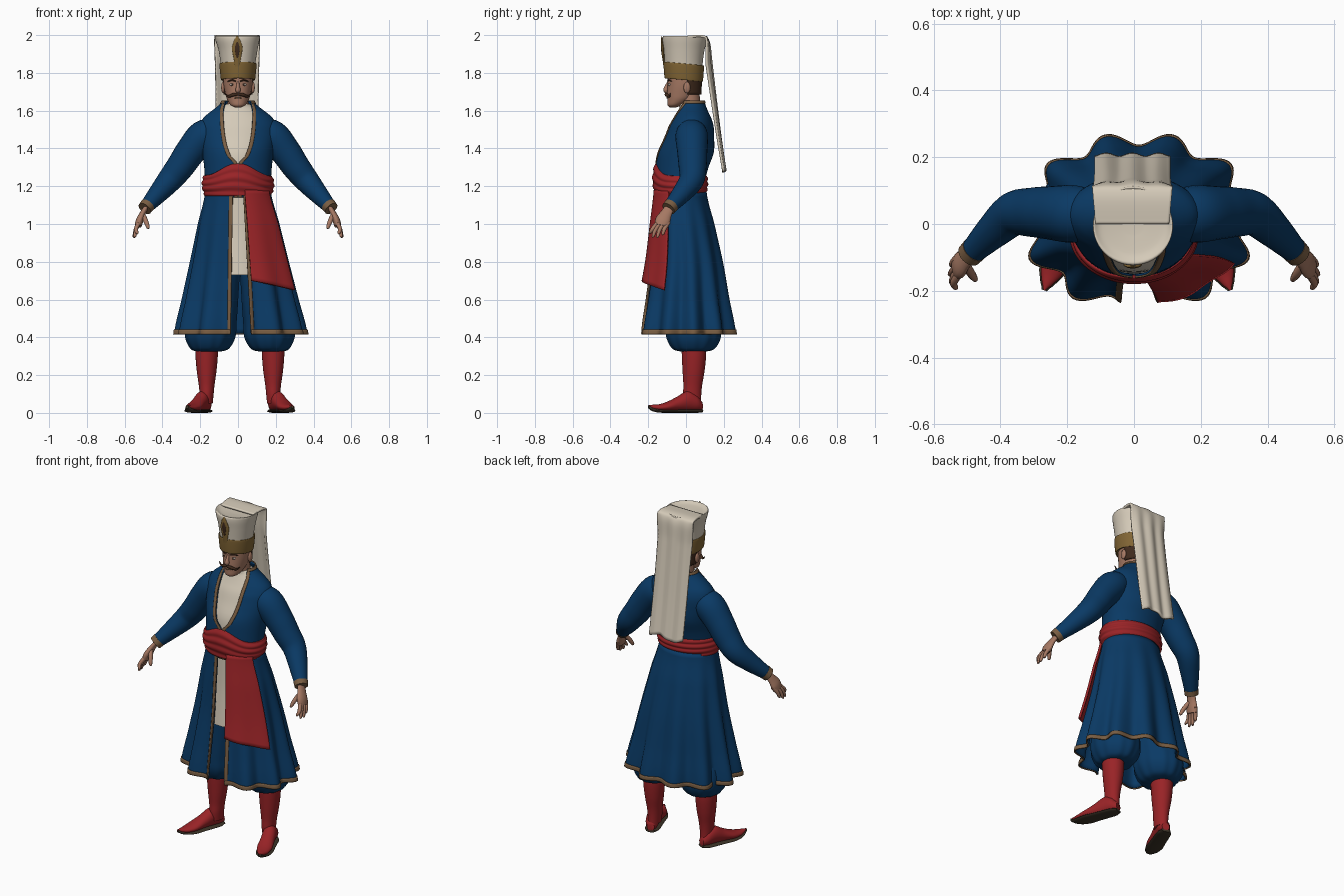
import bpy, bmesh
from math import sin, cos, asin, pi
from mathutils import Vector

if "Cube" in bpy.data.objects:
    bpy.data.objects.remove(bpy.data.objects["Cube"])


def material(name, r, g, b):
    m = bpy.data.materials.new(name)
    m.diffuse_color = (r, g, b, 1)
    m.use_nodes = True
    m.node_tree.nodes["Principled BSDF"].inputs["Base Color"].default_value = m.diffuse_color
    return m


BLUE = material("blue cloth", 0.003, 0.042, 0.13)
RED = material("red cloth", 0.32, 0.017, 0.02)
CREAM = material("cream cloth", 0.66, 0.59, 0.48)
GOLD = material("dull gold", 0.22, 0.13, 0.035)
TRIM = material("brown trim", 0.19, 0.11, 0.055)
SKIN = material("skin", 0.38, 0.19, 0.125)
HAIR = material("dark brown hair", 0.05, 0.023, 0.012)
SOLE = material("dark sole", 0.045, 0.033, 0.02)
EYE = material("eye white", 0.55, 0.5, 0.45)


def at(rows, k):
    """Smooth lookup in rows whose first column is an ascending key."""
    n = len(rows)
    i = max(j for j in range(n - 1) if j == 0 or rows[j][0] <= k)
    t = min(max((k - rows[i][0]) / (rows[i + 1][0] - rows[i][0]), 0), 1)
    quad = [rows[max(i - 1, 0)], rows[i], rows[i + 1], rows[min(i + 2, n - 1)]]
    return [b + .5 * t * (c - a + t * (2 * a - 5 * b + 4 * c - d + t * (3 * (b - c) + d - a)))
            for a, b, c, d in list(zip(*quad))[1:]]


def patch(name, f, nu, nv, mat, thick=0, caps=False):
    """Surface f(u, v) on a grid, welded where it meets itself."""
    bm = bmesh.new()
    g = [[bm.verts.new(f(i / nu, j / nv)) for i in range(nu + 1)] for j in range(nv + 1)]
    for j in range(nv):
        for i in range(nu):
            bm.faces.new((g[j][i], g[j][i + 1], g[j + 1][i + 1], g[j + 1][i]))
    bmesh.ops.remove_doubles(bm, verts=bm.verts[:], dist=1e-5)
    if caps:
        bmesh.ops.holes_fill(bm, edges=[e for e in bm.edges if e.is_boundary], sides=0)
    bmesh.ops.recalc_face_normals(bm, faces=bm.faces[:])
    for p in bm.faces:
        p.smooth = True
    for e in bm.edges:
        e.smooth = e.calc_face_angle(0) < 0.9
    me = bpy.data.meshes.new(name)
    bm.to_mesh(me)
    bm.free()
    me.materials.append(mat)
    ob = bpy.data.objects.new(name, me)
    bpy.context.collection.objects.link(ob)
    if thick:
        m = ob.modifiers.new("thickness", 'SOLIDIFY')
        m.thickness, m.offset = thick, 0
    return ob


def tube(name, pts, mat, fa=1, fb=1, nu=16, nv=20):
    """Tube through (x, y, z, radius) points, flattened by fa and fb."""
    rows = [(i,) + tuple(p) for i, p in enumerate(pts)]
    last = len(pts) - 1

    def f(u, v):
        k = v * last
        x, y, z, r = at(rows, k)
        t = Vector(at(rows, min(k + .05, last))[:3]) - Vector(at(rows, max(k - .05, 0))[:3])
        a = t.cross(Vector((0, 1, 0))).normalized()
        b = t.cross(a).normalized()
        return Vector((x, y, z)) + r * (fa * cos(2 * pi * u) * a + fb * sin(2 * pi * u) * b)
    return patch(name, f, nu, nv, mat, caps=True)


def column(name, rows, mat, nu=40, nv=32, wave=lambda a, v: 1, tilt=0):
    """Stack of ellipses (cx, cy, z, rx, ry)."""
    keyed = [(i,) + tuple(r) for i, r in enumerate(rows)]

    def f(u, v):
        cx, cy, z, rx, ry = at(keyed, v * (len(rows) - 1))
        a = 2 * pi * u
        w = wave(a, v)
        y = cy - ry * w * cos(a)
        return (cx + rx * w * sin(a), y, z - tilt * y)
    return patch(name, f, nu, nv, mat, caps=True)


def ball(name, c, r, mat):
    return patch(name, lambda u, v: (c[0] + r[0] * sin(pi * v) * cos(2 * pi * u),
                                     c[1] + r[1] * sin(pi * v) * sin(2 * pi * u),
                                     c[2] + r[2] * cos(pi * v)), 16, 10, mat)


# Garment surfaces: rows of z, centre y, radius x, radius y; angle 0 is the front
COAT = [(1.14, -.03, .165, .122), (1.22, -.03, .17, .125), (1.30, -.02, .175, .135),
        (1.38, -.002, .185, .145), (1.46, .015, .198, .13), (1.52, .025, .198, .117),
        (1.56, .03, .18, .10), (1.59, .03, .145, .085), (1.62, .03, .105, .073), (1.65, .03, .08, .063)]
SKIRT = [(.42, .005, .325, .245), (.6, .004, .29, .217), (.8, .003, .25, .187),
         (1.0, -.01, .21, .158), (1.17, -.025, .17, .13)]
LAPEL = [(1.14, .002), (1.32, .004), (1.36, .038), (1.42, .06), (1.5, .073), (1.6, .077), (1.65, .066)]


def coat(a, z, off=0):
    cy, rx, ry = at(COAT, z)
    return ((rx + off) * sin(a), cy - (ry + off) * cos(a), z)


def skirt(a, z, off=0, pleat=.085):
    cy, rx, ry = at(SKIRT, z)
    t = (1.17 - z) / .75
    w = 1 + pleat * t * cos(11 * a)
    return (.015 * t + (rx * w + off) * sin(a), cy - (ry * w + off) * cos(a), z)


def coat_edge(z):
    return asin(min(at(LAPEL, z)[0] / at(COAT, z)[1], .95))


def skirt_edge(z):
    return asin((.028 + .03 * (1.17 - z) / .75) / at(SKIRT, z)[1])


def garment(name, surf, edge, rows, z0, z1, nu, nv):
    def body(u, v):
        z = z0 + (z1 - z0) * v
        e = edge(z)
        return surf(e + (2 * pi - 2 * e) * u, z)
    patch(name, body, nu, nv, BLUE, .008)
    for s, side in ((1, "left"), (-1, "right")):
        def strip(u, v):
            z = z0 + (z1 - z0) * v
            return surf(s * (edge(z) - .01 + u * .02 / at(rows, z)[1]), z, .005)
        patch(f"{name}_trim_{side}", strip, 3, nv, TRIM, .005)


def band(name, surf, edge, z0, z1, nu):
    def f(u, v):
        z = z0 + (z1 - z0) * v
        e = edge(z)
        return surf(e + (2 * pi - 2 * e) * u, z, .005)
    patch(name, f, nu, 3, TRIM, .007)


# Coat and pleated skirt with open front
garment("coat", coat, coat_edge, COAT, 1.14, 1.65, 72, 44)
garment("coat_skirt", skirt, skirt_edge, SKIRT, .42, 1.17, 176, 28)
band("skirt_hem", skirt, skirt_edge, .416, .44, 176)
band("collar_trim", coat, coat_edge, 1.638, 1.653, 60)

# Shirt inside the coat and its lower hanging part
column("shirt", [(0, r[1], r[0], r[2] - .014, r[3] - .01) for r in COAT[:-1]]
       + [(0, .02, 1.635, .062, .058)], CREAM)
column("shirt_tail", [(0, -.02, 1.16, .14, .11), (0, -.01, .95, .16, .13), (0, -.01, .73, .19, .155)], CREAM)


# Waist sash, rising to a point in front, and its hanging end
def sash(u, v):
    a = 2 * pi * u
    top = 1.255 + .065 * max(0, cos(a)) ** 5
    z = 1.15 + (top - 1.15) * v
    r = .006 + .012 * sin(pi * v) + .003 * cos(v * 7 * pi + 1.5 * sin(a))
    return coat(a, z, r)


patch("waist_sash", sash, 72, 24, RED, .008)


def tail(u, v):
    z = 1.18 - v * (.48 + .05 * u)
    return skirt(.2 + .88 * u, z, .012 + .025 * v + .006 * v * sin(u * 9), .03)


patch("sash_tail", tail, 28, 24, RED, .014)

# Head, neck and hair
FACE = [(0, -.068, 1.618, .018, .018), (0, -.058, 1.63, .04, .04), (0, -.033, 1.66, .058, .066),
        (0, -.02, 1.69, .067, .08), (0, -.012, 1.73, .075, .086), (0, -.01, 1.77, .078, .087),
        (0, -.01, 1.82, .078, .086)]
column("head", FACE, SKIN)
column("neck", [(0, .03, 1.54, .07, .06), (0, .022, 1.62, .058, .056), (0, .015, 1.71, .056, .055)], SKIN)


def hair(u, v):
    a = 1.75 + (2 * pi - 3.5) * u
    z = 1.685 + .11 * v
    return (.081 * sin(a) * (.9 + .1 * v), -.006 - (.083 + .006 * v) * cos(a), z)


patch("hair", hair, 30, 8, HAIR, .008)
tube("nose", [(0, -.092, 1.752, .006), (0, -.103, 1.73, .009), (0, -.106, 1.708, .014), (0, -.096, 1.698, .007)], SKIN)
ball("mouth", (0, -.098, 1.668), (.02, .006, .005), TRIM)
for s, side in ((1, "left"), (-1, "right")):
    ball(f"ear_{side}", (s * .079, .005, 1.722), (.01, .018, .03), SKIN)
    ball(f"eye_{side}", (s * .031, -.086, 1.738), (.013, .008, .007), EYE)
    ball(f"iris_{side}", (s * .031, -.0915, 1.738), (.005, .004, .006), HAIR)
    tube(f"eyebrow_{side}", [(s * .012, -.097, 1.755, .003), (s * .032, -.092, 1.762, .005),
                             (s * .056, -.074, 1.754, .002)], HAIR, nu=8, nv=10)
    tube(f"moustache_{side}", [(0, -.104, 1.688, .007), (s * .025, -.103, 1.684, .009),
                               (s * .052, -.088, 1.676, .006), (s * .07, -.083, 1.692, .002)], HAIR, nu=10)

# Tall cap with gold band, front ornament and long back flap
column("tall_cap", [(0, -.012, 1.78, .086, .096), (0, -.012, 1.85, .092, .1), (0, -.01, 1.92, .103, .108),
                    (-.003, -.006, 1.975, .117, .118), (-.003, -.004, 1.996, .118, .114),
                    (-.003, 0, 1.985, .095, .09), (-.003, 0, 1.978, .03, .03)], CREAM, nu=48)
column("cap_band", [(0, -.012, 1.765, .086, .097), (0, -.012, 1.768, .091, .102),
                    (0, -.012, 1.842, .098, .107), (0, -.012, 1.845, .09, .1)], GOLD, nu=48, tilt=.09)
tube("cap_ornament", [(-.004, -.116, 1.835, .012), (-.004, -.119, 1.88, .02), (-.004, -.122, 1.93, .028),
                      (-.004, -.128, 1.97, .017), (-.004, -.128, 1.996, .003)], GOLD, 1, .3)
tube("ornament_core", [(-.004, -.125, 1.88, .004), (-.004, -.129, 1.93, .013), (-.004, -.132, 1.97, .003)], HAIR, 1, .3)
FLAP = [(0, .0, 1.99, .11), (1, .085, 1.994, .118), (2, .118, 1.965, .12), (3, .13, 1.85, .115),
        (4, .15, 1.68, .112), (5, .175, 1.48, .112), (6, .203, 1.285, .112)]


def flap(u, v):
    y, z, w = at(FLAP, 6 * v)
    x = 2 * u - 1
    k = min(1, max(0, 4 * v - 1))
    y += k * (.005 * cos(9 * x) - .035 * (1 - v) * x * x)
    return (-.005 + w * x, y, z + .012 * k * v * sin(4 * x))


patch("cap_flap", flap, 30, 40, CREAM, .012)

for s, side in ((1, "left"), (-1, "right")):
    # Sleeves and cuffs
    tube(f"sleeve_{side}", [(s * .11, .03, 1.48, .07), (s * .18, .03, 1.465, .086), (s * .25, .033, 1.385, .08),
                            (s * .305, .035, 1.305, .074), (s * .36, .03, 1.235, .066),
                            (s * .42, -.02, 1.165, .053), (s * .488, -.087, 1.088, .036)], BLUE, nu=28, nv=36)
    tube(f"cuff_{side}", [(s * .478, -.077, 1.10, .040), (s * .494, -.093, 1.081, .038)], TRIM, nu=24, nv=3)
    # Hands
    tube(f"hand_{side}", [(s * .485, -.085, 1.09, .026), (s * .505, -.105, 1.055, .031),
                          (s * .52, -.122, 1.02, .04), (s * .529, -.13, .99, .036)], SKIN, .5, 1)
    tips = [(.534, -.19, .953), (.546, -.174, .936), (.55, -.15, .935), (.546, -.122, .948)]
    for j, (x, y, z) in enumerate(tips):
        by = -.158 + .019 * j
        tube(f"finger_{side}_{j + 1}", [(s * .522, by + .01, 1.01, .011), (s * .54, (by + y) / 2 - .002, .975, .011),
                                        (s * x, y, z, .008), (s * x, y, z - .006, .003)], SKIN, nu=10, nv=10)
    tube(f"thumb_{side}", [(s * .505, -.12, 1.05, .013), (s * .488, -.148, 1.015, .013),
                           (s * .476, -.165, .982, .009), (s * .474, -.168, .975, .003)], SKIN, nu=10, nv=10)

    # Baggy trousers, gathered below the knee
    def leg(rows):
        return [(s * c[0] + .01, *c[1:]) for c in rows]
    column(f"trouser_{side}", leg([(.165, .04, .325, .062, .066), (.16, .04, .34, .1, .11), (.157, .04, .40, .131, .142),
                                   (.152, .035, .48, .133, .142), (.13, .02, .6, .12, .125),
                                   (.1, 0, .8, .1, .105), (.08, -.02, .95, .07, .08)]), BLUE, nu=72,
           wave=lambda a, v: 1 + .025 * cos(12 * a) * (1 - v))
    # Boots with pointed, turned-out toes
    column(f"boot_shaft_{side}", leg([(.176, .035, .05, .032, .045), (.176, .033, .1, .037, .048),
                                      (.176, .036, .15, .042, .05), (.176, .04, .22, .052, .058),
                                      (.176, .042, .3, .059, .064), (.176, .04, .37, .06, .064)]), RED)
    SHOE = [(0, .022, .012, .06), (.03, .036, .01, .095), (.08, .039, .01, .115), (.14, .04, .01, .085),
            (.2, .043, .01, .058), (.25, .032, .012, .045), (.285, .015, .02, .043), (.305, .003, .033, .041)]

    def foot(u, v, sole=False):
        d = .305 * v
        w, lo, hi = at(SHOE, d)
        if sole:
            w, lo, hi = w + .005, lo - .01, lo + .008
        a = 2 * pi * u
        side_off = w * cos(a)
        z = (lo + hi) / 2 + (hi - lo) / 2 * sin(a)
        return (s * (.172 + .35 * d + .935 * side_off) + .01, .082 - .92 * d + .35 * side_off, z)
    patch(f"boot_foot_{side}", foot, 24, 30, RED, caps=True)
    patch(f"boot_sole_{side}", lambda u, v: foot(u, v, True), 16, 30, SOLE, caps=True)
